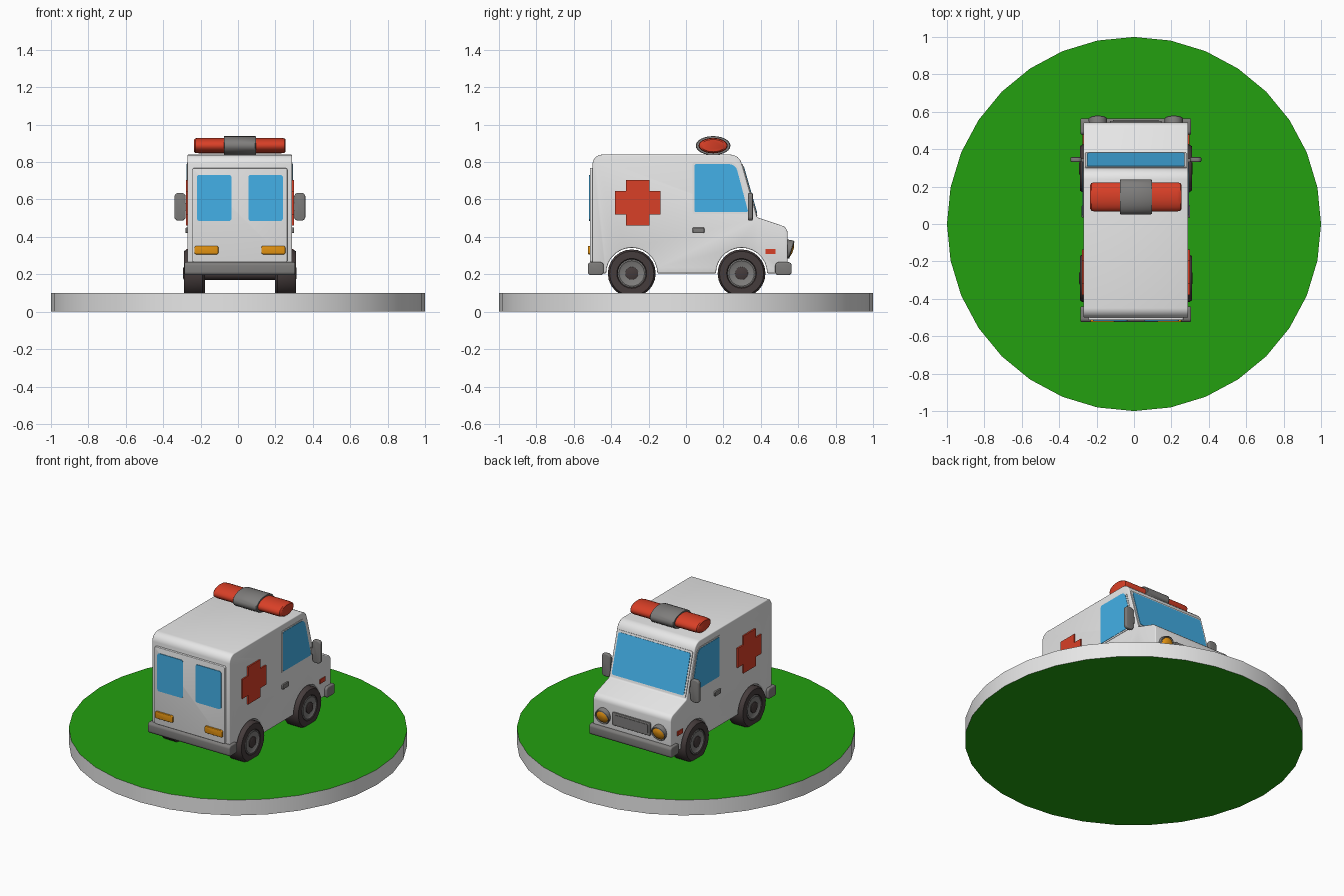
import bpy, bmesh, math
from mathutils import Vector

if "Cube" in bpy.data.objects:
    bpy.data.objects.remove(bpy.data.objects["Cube"])

CX = 0.01  # the van sits slightly off the platform centre


def material(name, col):
    m = bpy.data.materials.new(name)
    m.diffuse_color = (*col, 1)
    m.use_nodes = True
    m.node_tree.nodes["Principled BSDF"].inputs["Base Color"].default_value = m.diffuse_color
    return m


WHITE = material("white", (0.8, 0.8, 0.8))
GREEN = material("grass_green", (0.017, 0.35, 0.005))
RED = material("red", (0.69, 0.05, 0.02))
BLUE = material("window_blue", (0.06, 0.46, 0.85))
GREY = material("grey", (0.21, 0.205, 0.2))
DARK = material("tyre_dark", (0.06, 0.045, 0.045))
ORANGE = material("orange", (0.79, 0.30, 0.006))


def finish(name, bm, mat, origin=(0, 0, 0), rot_x=0.0):
    bmesh.ops.recalc_face_normals(bm, faces=bm.faces)
    me = bpy.data.meshes.new(name)
    bm.to_mesh(me)
    bm.free()
    me.materials.append(mat)
    ob = bpy.data.objects.new(name, me)
    bpy.context.collection.objects.link(ob)
    ob.location = origin
    ob.rotation_euler.x = rot_x
    bpy.ops.object.select_all(action='DESELECT')
    ob.select_set(True)
    bpy.context.view_layer.objects.active = ob
    bpy.ops.object.shade_smooth_by_angle(angle=math.radians(35))
    return ob


def rounded(corners, steps=4):
    """Polygon from (u, v, radius) corners with filleted corners."""
    out, n = [], len(corners)
    for i, (u, v, r) in enumerate(corners):
        p = Vector((u, v))
        if r == 0:
            out.append((u, v))
            continue
        a = (Vector(corners[i - 1][:2]) - p).normalized()
        b = (Vector(corners[(i + 1) % n][:2]) - p).normalized()
        half = a.angle(b) / 2
        d = r / math.tan(half)
        c = p + (a + b).normalized() * (r / math.sin(half))
        s, e = p + a * d - c, p + b * d - c
        for k in range(steps + 1):
            q = s.lerp(e, k / steps).normalized() * r + c
            out.append((q.x, q.y))
    return out


def rect(u0, u1, v0, v1, r=0.0):
    return rounded([(u0, v0, r), (u1, v0, r), (u1, v1, r), (u0, v1, r)])


def prism(name, pts, axis, a, b, mat, bevel=0.0, origin=(CX, 0, 0), rot_x=0.0):
    """Extrude a profile along x (points are y,z) or y (points are x,z)."""
    bm = bmesh.new()
    put = (lambda u, v, t: (t, u, v)) if axis == 'x' else (lambda u, v, t: (u, t, v))
    f = bm.faces.new([bm.verts.new(put(u, v, a)) for u, v in pts])
    g = bmesh.ops.extrude_face_region(bm, geom=[f])
    shift = Vector(put(0, 0, b - a))
    for v in g["geom"]:
        if isinstance(v, bmesh.types.BMVert):
            v.co += shift
    bmesh.ops.recalc_face_normals(bm, faces=bm.faces)
    if bevel:
        sharp = [e for e in bm.edges if e.calc_face_angle(0) > 0.7]
        bmesh.ops.bevel(bm, geom=sharp, offset=bevel, segments=3, profile=0.5, affect='EDGES')
    return finish(name, bm, mat, origin, rot_x)


def lathe(name, profile, axis, origin, mat, sides=24, su=1.0, sv=1.0, rot_x=0.0):
    """Revolve (radius, position) rings around an axis and cap both ends."""
    bm = bmesh.new()
    put = {'x': lambda u, v, t: (t, u, v), 'y': lambda u, v, t: (u, t, v),
           'z': lambda u, v, t: (u, v, t)}[axis]
    ang = [2 * math.pi * k / sides for k in range(sides)]
    rings = [[bm.verts.new(put(r * su * math.cos(w), r * sv * math.sin(w), t)) for w in ang]
             for r, t in profile]
    for p, q in zip(rings, rings[1:]):
        for k in range(sides):
            j = (k + 1) % sides
            bm.faces.new((p[k], p[j], q[j], q[k]))
    bm.faces.new(rings[0])
    bm.faces.new(rings[-1])
    return finish(name, bm, mat, origin, rot_x)


# round platform: white rim, green faces
base = lathe("platform", [(1, 0), (1, 0.1)], 'z', (0, 0, 0), WHITE, sides=32)
base.data.materials.append(GREEN)
for p in base.data.polygons:
    p.material_index = int(abs(p.normal.z) > 0.5)

# van body: side profile with wheel arches
AXLES = (-0.29, 0.297)
AZ, ARCH = 0.205, 0.137
outline = rounded([(-0.50, 0.205, 0), (-0.50, 0.84, 0.05), (0.284, 0.84, 0.06), (0.38, 0.505, 0.015),
                   (0.543, 0.45, 0.04), (0.543, 0.205, 0)])
for y in reversed(AXLES):
    outline += [(y + ARCH * math.cos(k * math.pi / 14), AZ + ARCH * math.sin(k * math.pi / 14))
                for k in range(15)]
prism("van_body", outline, 'x', -0.28, 0.28, WHITE, bevel=0.006)

# wheels and axles
for y, end in zip(AXLES, ("rear", "front")):
    lathe(end + "_axle", [(0.035, -0.2), (0.035, 0.2)], 'x', (CX, y, AZ), DARK, 16)
    for s, side in ((-1, "left"), (1, "right")):
        tag = f"{end}_{side}_"
        o = (CX, y, AZ)
        lathe(tag + "tyre", [(r, s * t) for r, t in (
            (0.11, 0.187), (0.128, 0.20), (0.128, 0.285), (0.118, 0.30), (0.08, 0.30), (0.075, 0.292))],
            'x', o, DARK)
        lathe(tag + "rim", [(0.075, s * 0.28), (0.075, s * 0.298), (0.068, s * 0.30), (0.06, s * 0.295)],
              'x', o, GREY)
        lathe(tag + "hub", [(0.034, s * 0.28), (0.034, s * 0.30), (0.028, s * 0.303)], 'x', o, DARK)

# bumpers
prism("rear_bumper", rect(-0.525, -0.44, 0.195, 0.265, 0.018), 'x', -0.296, 0.296, GREY, 0.008)
prism("front_bumper", rect(0.477, 0.565, 0.195, 0.265, 0.018), 'x', -0.296, 0.296, GREY, 0.008)

# parts on both sides
cy, cz, A, B = -0.258, 0.582, 0.122, 0.063
cross = [(-B, -A), (B, -A), (B, -B), (A, -B), (A, B), (B, B),
         (B, A), (-B, A), (-B, B), (-A, B), (-A, -B), (-B, -B)]
cross = [(cy + u, cz + v) for u, v in cross]
side_frame = rounded([(0.035, 0.522, 0.012), (0.345, 0.522, 0.008), (0.273, 0.798, 0.05), (0.035, 0.798, 0.012)])
side_glass = rounded([(0.045, 0.532, 0.01), (0.333, 0.532, 0.008), (0.265, 0.789, 0.045), (0.045, 0.789, 0.01)])
for s, side in ((-1, "left"), (1, "right")):
    def plate(name, pts, t, mat, start=0.27, bevel=0.0):
        prism(f"{side}_{name}", pts, 'x', s * start, s * t, mat, bevel)
    plate("red_cross", cross, 0.289, RED)
    plate("window_frame", side_frame, 0.2825, WHITE)
    plate("window", side_glass, 0.2845, BLUE)
    plate("door_handle", rect(0.035, 0.098, 0.42, 0.45, 0.006), 0.29, GREY, bevel=0.003)
    plate("marker_light", rect(0.425, 0.478, 0.308, 0.335), 0.286, RED)
    plate("mirror_arm", rect(0.332, 0.35, 0.54, 0.58), 0.31, GREY)
    # side mirror
    x0, x1 = sorted((s * 0.29, s * 0.35))
    prism(side + "_mirror", rect(x0, x1, 0.487, 0.635, 0.02), 'y', 0.332, 0.357, GREY, 0.006)
    # rear window and tail light
    x0, x1 = sorted((s * 0.045, s * 0.23))
    prism(side + "_rear_window", rect(x0, x1, 0.485, 0.732, 0.014), 'y', -0.50, -0.518, BLUE)
    x0, x1 = sorted((s * 0.115, s * 0.243))
    prism(side + "_tail_light", rect(x0, x1, 0.307, 0.352, 0.01), 'y', -0.50, -0.525, ORANGE, 0.004)
    # headlight: tilted ring with domed lens
    o = (CX + s * 0.203, 0.543, 0.337)
    lathe(side + "_headlight_ring", [(0.046, -0.04), (0.05, 0.02), (0.046, 0.024), (0.041, 0.018)],
          'y', o, GREY, rot_x=-0.3)
    lathe(side + "_headlight_lens", [(0.041, 0.0), (0.041, 0.018), (0.03, 0.027), (0.012, 0.031)],
          'y', o, ORANGE, rot_x=-0.3)

# rear door panel
prism("rear_door", rect(-0.254, 0.254, 0.265, 0.768, 0.01), 'y', -0.49, -0.514, WHITE, 0.004)

# windscreen lying on the sloped front
for name, w, h, t, mat in (("windscreen_frame", 0.272, 0.143, 0.004, WHITE),
                           ("windscreen", 0.260, 0.130, 0.007, BLUE)):
    prism(name, rect(-w, w, -h, h, 0.012), 'y', -0.01, t, mat, origin=(CX, 0.339, 0.65), rot_x=0.278)

# grille: border, recessed-looking panel
prism("grille_border", rect(-0.138, 0.138, 0.295, 0.38, 0.01), 'y', 0.53, 0.552, GREY, 0.003)
prism("grille_panel", rect(-0.122, 0.122, 0.308, 0.367, 0.006), 'y', 0.54, 0.555, GREY)

# roof light bar: red oval tube with grey sleeve
bar = (CX, 0.145, 0.888)
lathe("light_bar", [(0.8, -0.245), (0.95, -0.238), (1, -0.22), (1, 0.22), (0.95, 0.238), (0.8, 0.245)],
      'x', bar, RED, 24, 0.078, 0.041)
lathe("light_bar_sleeve", [(0.96, -0.086), (1, -0.082), (1, 0.082), (0.96, 0.086)],
      'x', bar, GREY, 24, 0.093, 0.051)
